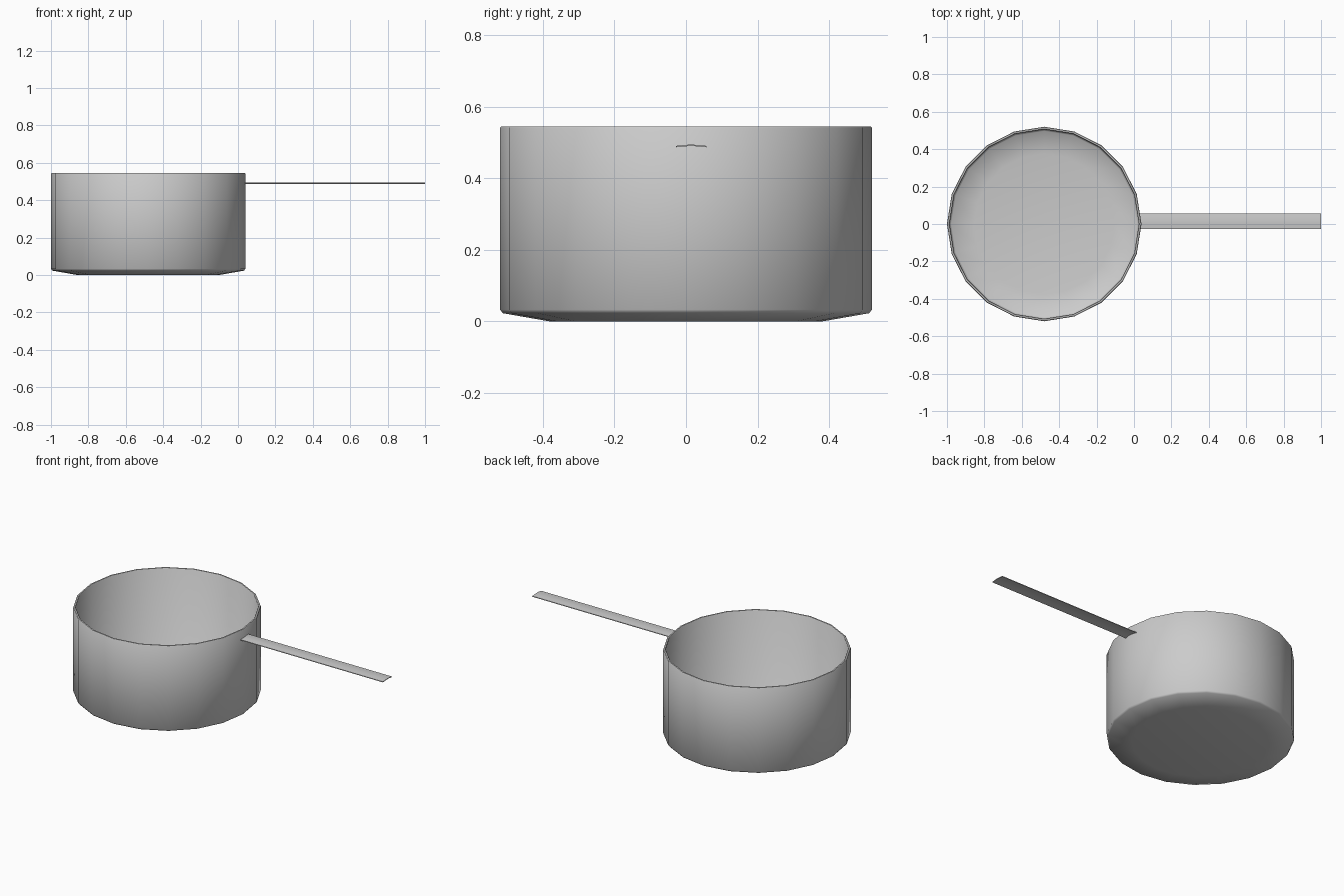
import bpy, bmesh, math

if "Cube" in bpy.data.objects:
    bpy.data.objects.remove(bpy.data.objects["Cube"])

SIDES = 20
CX = -0.48


def finish(name, bm, angle):
    bmesh.ops.recalc_face_normals(bm, faces=bm.faces)
    me = bpy.data.meshes.new(name)
    bm.to_mesh(me)
    bm.free()
    ob = bpy.data.objects.new(name, me)
    bpy.context.collection.objects.link(ob)
    bpy.ops.object.select_all(action='DESELECT')
    ob.select_set(True)
    bpy.context.view_layer.objects.active = ob
    bpy.ops.object.shade_smooth_by_angle(angle=math.radians(angle))
    return ob


# pot body: (radius, height) from the underside, up the wall, over the rim and down inside
profile = [(0.38, 0.0), (0.512, 0.023), (0.52, 0.033), (0.52, 0.541), (0.517, 0.545),
           (0.509, 0.545), (0.506, 0.541), (0.506, 0.04), (0.497, 0.032), (0.375, 0.012)]
bm = bmesh.new()
rings = []
for r, z in profile:
    rings.append([bm.verts.new((CX + r * math.cos(math.tau * i / SIDES),
                                r * math.sin(math.tau * i / SIDES), z))
                  for i in range(SIDES)])
for a, b in zip(rings, rings[1:]):
    for i in range(SIDES):
        j = (i + 1) % SIDES
        bm.faces.new((a[i], a[j], b[j], b[i]))
bm.faces.new(rings[0])   # underside
bm.faces.new(rings[-1])  # inner floor
finish("pot_body", bm, 50)

# handle: thin, slightly arched strip
arch = [(-0.028, 0.487), (-0.008, 0.489), (0.006, 0.4902),
        (0.023, 0.4902), (0.037, 0.489), (0.057, 0.487)]
section = arch + [(y, z + 0.004) for y, z in reversed(arch)]
bm = bmesh.new()
start, end = [[bm.verts.new((x, y, z)) for y, z in section] for x in (0.03, 1.0)]
n = len(section)
for i in range(n):
    j = (i + 1) % n
    bm.faces.new((start[i], start[j], end[j], end[i]))
bm.faces.new(start)
bm.faces.new(end)
finish("handle", bm, 30)
